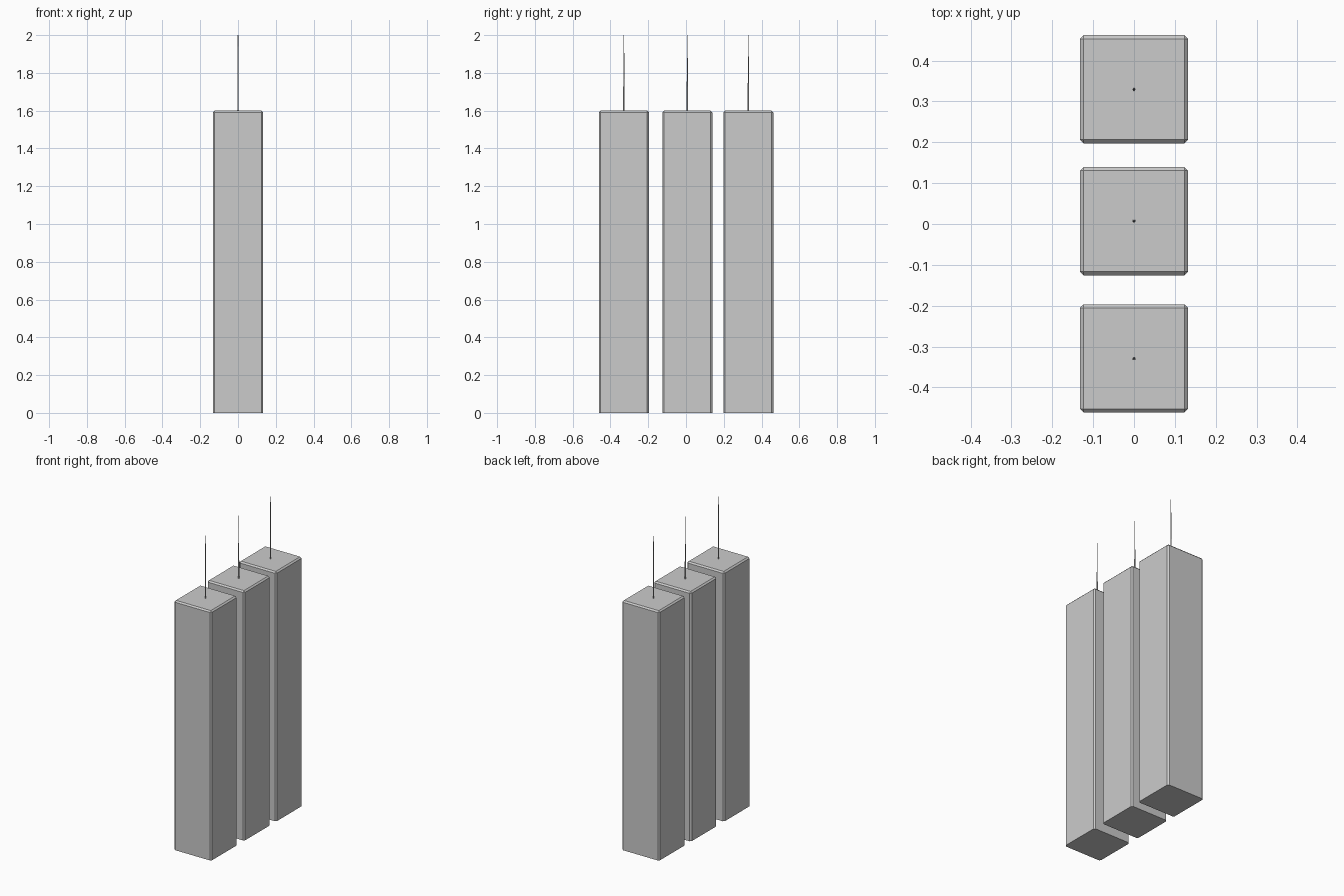
import bpy, bmesh
from mathutils import Matrix

if "Cube" in bpy.data.objects:
    bpy.data.objects.remove(bpy.data.objects["Cube"])

WIDTH, HEIGHT, TOP, CHAMFER = 0.265, 1.6, 2.0, 0.009


def make_object(name, bm):
    mesh = bpy.data.meshes.new(name)
    bm.to_mesh(mesh)
    bm.free()
    obj = bpy.data.objects.new(name, mesh)
    bpy.context.collection.objects.link(obj)
    return obj


def tower(name, y):
    # square block, chamfered everywhere except around the base
    bm = bmesh.new()
    bmesh.ops.create_cube(bm, size=1, matrix=Matrix.Translation((0, y, HEIGHT / 2))
                          @ Matrix.Diagonal((WIDTH, WIDTH, HEIGHT, 1)))
    edges = [e for e in bm.edges if any(v.co.z > 0.1 for v in e.verts)]
    bmesh.ops.bevel(bm, geom=edges, offset=CHAMFER, offset_type='OFFSET',
                    segments=1, profile=0.5, affect='EDGES')
    make_object(name, bm)


def mast(name, y):
    # thin tapering rod standing on the roof
    bm = bmesh.new()
    bmesh.ops.create_cone(bm, cap_ends=True, segments=8, radius1=0.004, radius2=0.0015,
                          depth=TOP - HEIGHT,
                          matrix=Matrix.Translation((0, y, (TOP + HEIGHT) / 2)))
    make_object(name, bm)


for label, y in (("front", -0.329), ("middle", 0.007), ("back", 0.33)):
    tower(label + "_tower", y)
    mast(label + "_mast", y)
